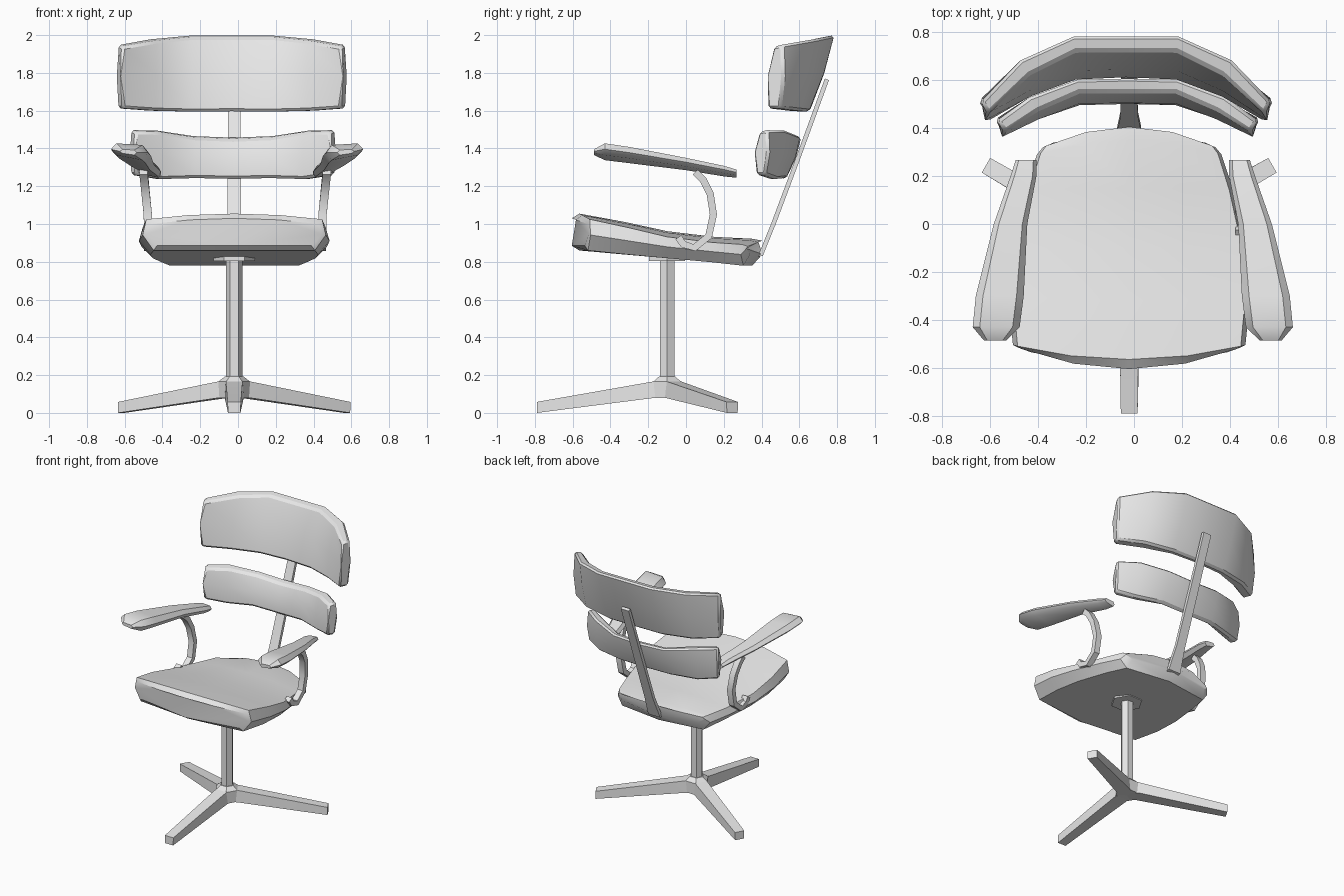
import bpy, bmesh, math
from mathutils import Vector

if "Cube" in bpy.data.objects:
    bpy.data.objects.remove(bpy.data.objects["Cube"])

grey = bpy.data.materials.new("light_grey")
grey.diffuse_color = (0.8, 0.8, 0.8, 1)
grey.use_nodes = True
grey.node_tree.nodes["Principled BSDF"].inputs["Base Color"].default_value = grey.diffuse_color


def loft(name, rings, bevel=0.0, angle=35):
    """Skin a list of equal-length point rings and cap both ends."""
    bm = bmesh.new()
    rows = [[bm.verts.new(p) for p in r] for r in rings]
    n = len(rows[0])
    for a, b in zip(rows, rows[1:]):
        for i in range(n):
            j = (i + 1) % n
            bm.faces.new((a[i], a[j], b[j], b[i]))
    bm.faces.new(rows[0])
    bm.faces.new(rows[-1])
    bmesh.ops.recalc_face_normals(bm, faces=bm.faces)
    me = bpy.data.meshes.new(name)
    bm.to_mesh(me)
    bm.free()
    me.materials.append(grey)
    ob = bpy.data.objects.new(name, me)
    bpy.context.collection.objects.link(ob)
    if bevel:
        m = ob.modifiers.new("soft_edge", 'BEVEL')
        m.width, m.segments = bevel, 1
        m.limit_method, m.angle_limit = 'ANGLE', math.radians(40)
    bpy.ops.object.select_all(action='DESELECT')
    ob.select_set(True)
    bpy.context.view_layer.objects.active = ob
    bpy.ops.object.shade_smooth_by_angle(angle=math.radians(angle))
    return ob


CX, CY = -0.02, -0.10  # pedestal axis


def hexagon(r, z):
    return [(CX + r * math.cos(math.pi / 3 * k), CY + r * math.sin(math.pi / 3 * k), z)
            for k in range(6)]


# Pedestal: column and plate under the seat
loft("column", [hexagon(0.044, 0.17), hexagon(0.044, 0.83)], angle=20)
loft("seat_plate", [hexagon(0.11, 0.805), hexagon(0.11, 0.84)], angle=20)
loft("hub", [hexagon(0.085, 0.08), hexagon(0.085, 0.165), hexagon(0.05, 0.192)], angle=20)

# Three tapered legs
for k, deg in enumerate((-90, 30, 150)):
    d = Vector((math.cos(math.radians(deg)), math.sin(math.radians(deg)), 0))
    s = Vector((-d.y, d.x, 0))
    rings = []
    for r, wt, wb, zt, zb in ((0.0, 0.04, 0.045, 0.185, 0.08),
                              (0.08, 0.044, 0.05, 0.165, 0.078),
                              (0.69, 0.035, 0.033, 0.058, 0.0)):
        c = Vector((CX, CY, 0)) + d * r
        rings.append([c + s * w + Vector((0, 0, z))
                      for w, z in ((wt, zt), (-wt, zt), (-wb, zb), (wb, zb))])
    loft("leg_%d" % (k + 1), rings, angle=15)

# Seat cushion: cross-sections front to back (y, plan curve, half width, top, bottom)
seat = [(-0.605, 0.09, 0.465, 1.03, 0.885), (-0.565, 0.06, 0.485, 1.055, 0.86),
        (-0.32, 0.02, 0.505, 1.01, 0.838), (-0.1, 0.0, 0.49, 0.962, 0.819),
        (0.15, -0.01, 0.435, 0.932, 0.797), (0.35, -0.06, 0.385, 0.922, 0.779),
        (0.405, -0.085, 0.36, 0.912, 0.84)]
rings = []
for y, c, w, zt, zb in seat:
    zm = zb + 0.42 * (zt - zb)
    ring = [(0, zb), (0.88, zb), (1, zm), (0.96, zt - 0.03), (0.5, zt - 0.008), (0, zt),
            (-0.5, zt - 0.008), (-0.96, zt - 0.03), (-1, zm), (-0.88, zb)]
    rings.append([(CX + w * u, y + c * u * u, z) for u, z in ring])
loft("seat", rings)


def back_pad(name, cx, half):
    """Curved pad; stations: front x, front y top/bottom, back x, back y top/bottom, z top/bottom."""
    stations = [(-s[0], s[1], s[2], -s[3]) + s[4:] for s in reversed(half[1:])] + half
    rings = []
    for fx, ft, fb, bx, bt, bb, zt, zb in stations:
        zm = (zt + zb) / 2
        out = 0.025 if abs(fx) > 0.5 else 0
        sx = math.copysign(out, fx)
        rings.append([(cx + fx, ft, zt - 0.012), (cx + fx + sx, (ft + fb) / 2 - 0.02, zm),
                      (cx + fx, fb, zb), (cx + bx, bb, zb),
                      (cx + bx + sx * 0.3, (bt + bb) / 2 + 0.012, zm), (cx + bx, bt, zt)])
    loft(name, rings, bevel=0.014)


back_pad("headrest", -0.033, [
    (0.0, 0.72, 0.61, 0.0, 0.785, 0.655, 2.0, 1.597),
    (0.21, 0.72, 0.60, 0.22, 0.785, 0.65, 2.0, 1.595),
    (0.40, 0.625, 0.53, 0.44, 0.685, 0.60, 1.98, 1.6),
    (0.575, 0.46, 0.43, 0.605, 0.51, 0.50, 1.95, 1.612)])
back_pad("lumbar_rest", -0.027, [
    (0.0, 0.55, 0.50, 0.0, 0.61, 0.53, 1.46, 1.24),
    (0.20, 0.55, 0.495, 0.21, 0.605, 0.53, 1.468, 1.243),
    (0.37, 0.475, 0.44, 0.41, 0.53, 0.48, 1.497, 1.238),
    (0.51, 0.385, 0.37, 0.545, 0.43, 0.42, 1.50, 1.26)])

# Flat spine bar joining seat and back pads
rings = []
for y, z, w in ((0.30, 0.82, 0.05), (0.385, 0.84, 0.05), (0.45, 1.0, 0.036),
                (0.585, 1.36, 0.034), (0.735, 1.77, 0.032)):
    rings.append([(CX - w, y, z), (CX + w, y, z),
                  (CX + w, y + 0.022, z - 0.008), (CX - w, y + 0.022, z - 0.008)])
loft("spine_bar", rings, angle=20)

# Armrests and their curved straps, mirrored left and right
arm = [(-0.487, 0.53, 0.62, 1.395, 1.365), (-0.43, 0.472, 0.668, 1.427, 1.338),
       (-0.3, 0.455, 0.655, 1.408, 1.322), (0.0, 0.44, 0.58, 1.35, 1.285),
       (0.2, 0.402, 0.51, 1.308, 1.252), (0.268, 0.402, 0.488, 1.288, 1.245)]
strap = [(0.05, 1.275), (0.09, 1.235), (0.128, 1.16), (0.145, 1.05), (0.12, 0.935),
         (0.045, 0.875), (-0.015, 0.893), (-0.04, 0.93)]
for side, sx in (("right", 1), ("left", -1)):
    rings = []
    for y, xi, xo, zt, zb in arm:
        e, h = 0.15 * (xo - xi), zt - zb
        pts = [(xi + e, zt - 0.1 * h), (xo - e, zt), (xo, zt - 0.35 * h),
               (xo - e, zb + 0.3 * h), (xi + e, zb), (xi, zb + 0.45 * h)]
        rings.append([(-0.005 + sx * x, y, z) for x, z in pts])
    loft(side + "_armrest", rings, angle=40)
    rings = []
    for i, (y, z) in enumerate(strap):
        a, b = Vector(strap[max(i - 1, 0)]), Vector(strap[min(i + 1, len(strap) - 1)])
        t = (b - a).normalized() * 0.019
        x = 0.485 - 0.025 * min(1, (1.275 - z) / 0.25)
        rings.append([(-0.015 + sx * (x + dx), y - t.y * f, z + t.x * f)
                      for dx, f in ((-0.022, -1), (0.022, -1), (0.022, 1), (-0.022, 1))])
    loft(side + "_arm_strap", rings)
